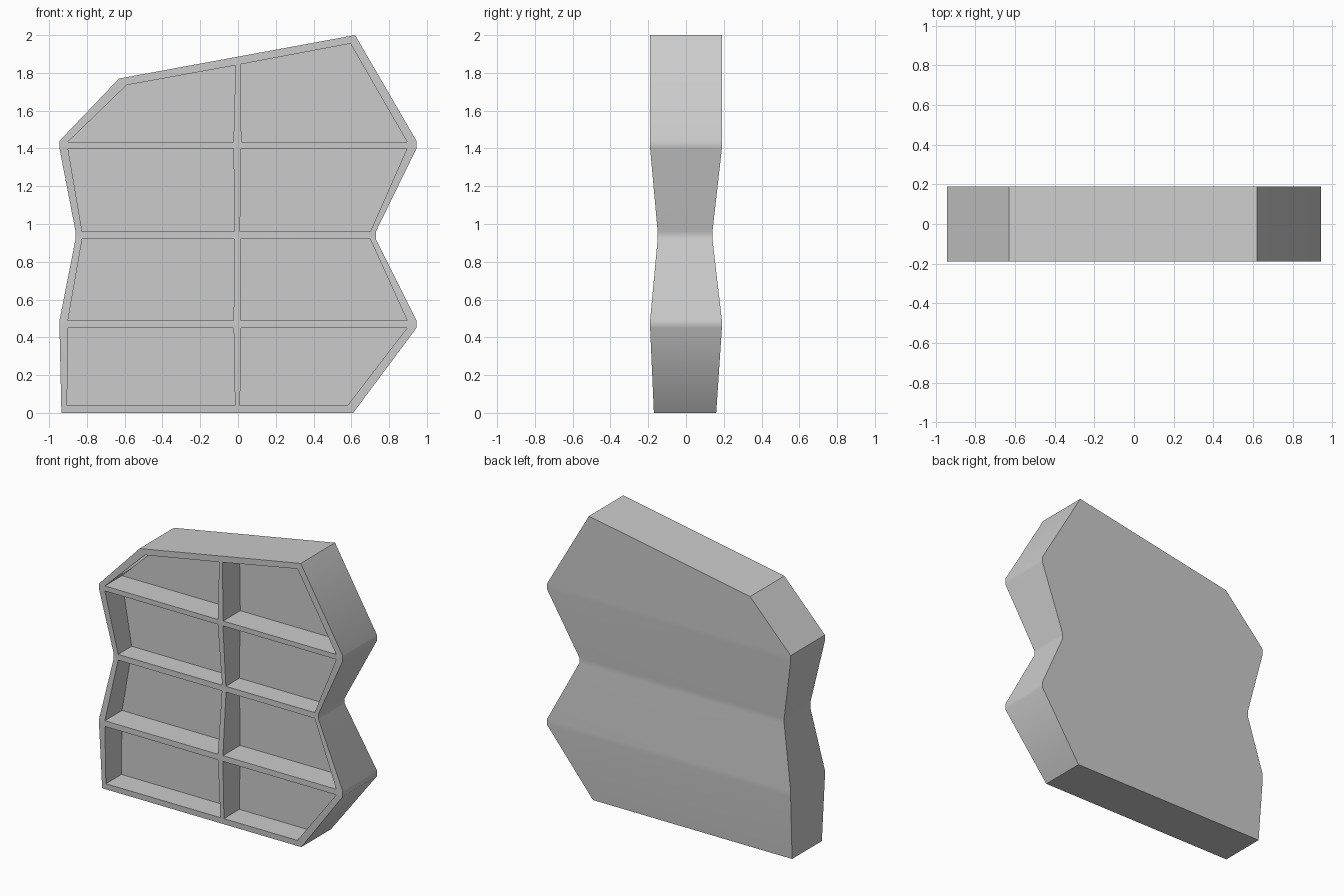
import bpy, bmesh
from math import radians

if "Cube" in bpy.data.objects:
    bpy.data.objects.remove(bpy.data.objects["Cube"])


def prism(bm, pts, y0, y1):
    front = [bm.verts.new((x, y0, z)) for x, z in pts]
    back = [bm.verts.new((x, y1, z)) for x, z in pts]
    bm.faces.new(front)
    bm.faces.new(back[::-1])
    n = len(pts)
    for i in range(n):
        j = (i + 1) % n
        bm.faces.new((front[j], front[i], back[i], back[j]))


def make_object(name, bm):
    bmesh.ops.recalc_face_normals(bm, faces=bm.faces[:])
    me = bpy.data.meshes.new(name)
    bm.to_mesh(me)
    bm.free()
    ob = bpy.data.objects.new(name, me)
    bpy.context.collection.objects.link(ob)
    return ob


# depth profile: height, front y, back y
DEPTH = [(0, -.17, .16), (.45, -.19, .19), (.49, -.19, .19), (.92, -.15, .14),
         (.96, -.15, .14), (1.40, -.19, .19), (1.44, -.19, .19), (2.0, -.19, .19)]


def depth_at(z, side):
    for a, b in zip(DEPTH, DEPTH[1:]):
        if z <= b[0] + 1e-5:
            t = (z - a[0]) / (b[0] - a[0])
            return a[side] + t * (b[side] - a[side])
    return DEPTH[-1][side]


# crooked cabinet body
outline = [(-.935, 0), (.61, 0), (.945, .45), (.945, .49), (.73, .92), (.73, .96),
           (.945, 1.40), (.945, 1.44), (.62, 2.0), (-.63, 1.77), (-.945, 1.44),
           (-.945, 1.40), (-.86, .96), (-.86, .92), (-.945, .49), (-.945, .45)]
bm = bmesh.new()
prism(bm, outline, -1, 1)
for z in [d[0] for d in DEPTH[1:-1]]:
    bmesh.ops.bisect_plane(bm, geom=bm.verts[:] + bm.edges[:] + bm.faces[:],
                           plane_co=(0, 0, z), plane_no=(0, 0, 1), dist=1e-4)
for v in bm.verts:
    v.co.y = depth_at(v.co.z, 1 if v.co.y < 0 else 2)
body = make_object("bookshelf", bm)

# compartment cutters: two columns, four rows
cells = [
    [(-.905, .04), (-.016, .04), (-.023, .45), (-.9, .45)],
    [(.011, .04), (.58, .04), (.895, .45), (.016, .45)],
    [(-.9, .49), (-.023, .49), (-.02, .92), (-.825, .92)],
    [(.016, .49), (.895, .49), (.7, .92), (.012, .92)],
    [(-.825, .96), (-.018, .96), (-.024, 1.40), (-.9, 1.40)],
    [(.011, .96), (.7, .96), (.895, 1.40), (.016, 1.40)],
    [(-.9, 1.435), (-.024, 1.435), (-.013, 1.84), (-.59, 1.735)],
    [(.018, 1.435), (.895, 1.435), (.595, 1.955), (.012, 1.845)],
]
bm = bmesh.new()
for c in cells:
    prism(bm, c, -.5, 0)
cutter = make_object("compartment_cutter", bm)
cutter.hide_render = True

mod = body.modifiers.new("compartments", 'BOOLEAN')
mod.operation = 'DIFFERENCE'
mod.solver = 'EXACT'
mod.object = cutter
bpy.context.view_layer.objects.active = body
body.select_set(True)
cutter.select_set(False)
bpy.ops.object.modifier_apply(modifier=mod.name)
bpy.data.objects.remove(cutter)

# crisp upper left corner, soft waves elsewhere
me = body.data
for e in me.edges:
    a, b = (me.vertices[i].co for i in e.vertices)
    if all(abs(p.x + .63) < .01 and p.z > 1.75 for p in (a, b)):
        e.use_edge_sharp = True
bpy.ops.object.shade_smooth_by_angle(angle=radians(37), keep_sharp_edges=True)
